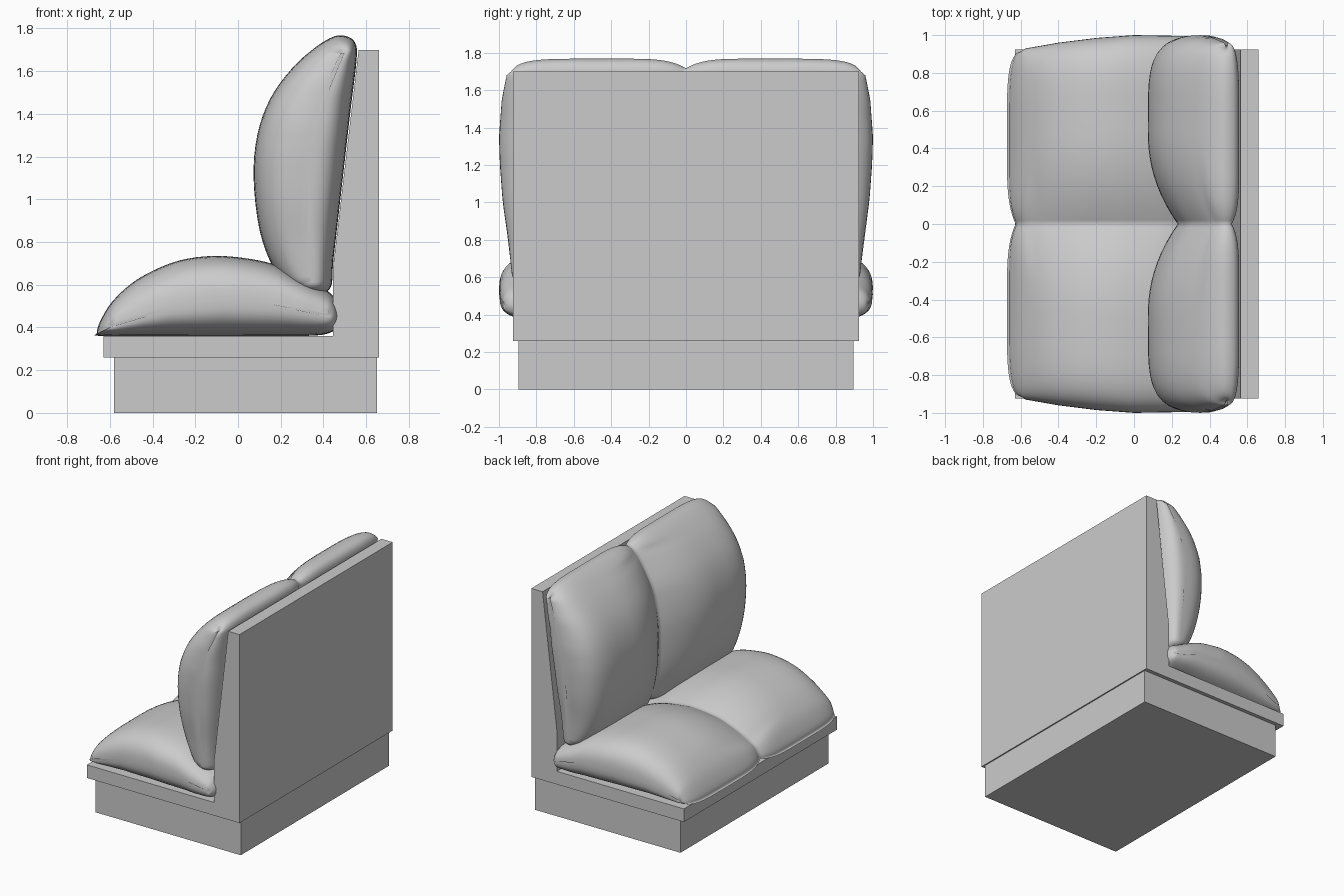
import bpy, bmesh, math
from mathutils import Vector

if "Cube" in bpy.data.objects:
    bpy.data.objects.remove(bpy.data.objects["Cube"])


def extrude_profile(name, pts, half):
    """Solid with an xz outline, running from y=-half to y=half."""
    bm = bmesh.new()
    a = [bm.verts.new((x, -half, z)) for x, z in pts]
    b = [bm.verts.new((x, half, z)) for x, z in pts]
    bm.faces.new(a)
    bm.faces.new(b[::-1])
    for i in range(len(pts)):
        j = (i + 1) % len(pts)
        bm.faces.new((a[i], b[i], b[j], a[j]))
    return finish(name, bm)


def finish(name, bm):
    bmesh.ops.recalc_face_normals(bm, faces=bm.faces)
    me = bpy.data.meshes.new(name)
    bm.to_mesh(me)
    bm.free()
    ob = bpy.data.objects.new(name, me)
    bpy.context.collection.objects.link(ob)
    return ob


def smooth_loop(pts, n=4):
    """Closed Catmull-Rom curve through the points."""
    p = [Vector(q) for q in pts]
    out = []
    for i in range(len(p)):
        a, b, c, d = (p[(i + k - 1) % len(p)] for k in range(4))
        for s in range(n):
            t = s / n
            out.append(0.5 * (2 * b + (c - a) * t + (2 * a - 5 * b + 4 * c - d) * t * t
                              + (3 * b - a - 3 * c + d) * t ** 3))
    return out


def interp(table, v):
    """Piecewise linear lookup, clamped at the ends."""
    if v <= table[0][0]:
        return table[0][1]
    for (a, fa), (b, fb) in zip(table, table[1:]):
        if v <= b:
            return fa + (fb - fa) * (v - a) / (b - a)
    return table[-1][1]


def cushion(name, pts, axis, core, width, groove):
    """One puffed cushion whose section shrinks to a core line, mirrored in y."""
    loop = smooth_loop(pts)
    bm = bmesh.new()
    rings = []
    inner, outer = 12, 14
    for i in range(inner + outer + 1):
        ring = []
        for p in loop:
            v = min(max(p[axis], core[0][0]), core[-1][0])
            m = interp(core, v)
            c = Vector((v, m)) if axis == 0 else Vector((m, v))
            if i <= inner:
                u = 1 - (i / inner) ** 1.3
                e = 2.2 + 8 * max(0, 1 - (p - c).length / 0.15)
                k, y = 1 - (1 - groove) * u ** e, 0.5 * (1 - u)
            else:
                s = (i - inner) / outer * 0.985 * math.pi / 2
                k = math.cos(s) ** (2 / 2.7)
                y = 0.5 + 0.5 * math.sin(s) ** (2 / 4.5)
            q = c + (p - c) * k
            ring.append(bm.verts.new((q.x, y * interp(width, p[axis]), q.y)))
        rings.append(ring)
    n = len(loop)
    for a, b in zip(rings, rings[1:]):
        for i in range(n):
            j = (i + 1) % n
            bm.faces.new((a[i], a[j], b[j], b[i]))
    bm.faces.new(rings[-1])
    ob = finish(name, bm)
    mod = ob.modifiers.new("mirror", 'MIRROR')
    mod.use_axis = (False, True, False)
    bpy.ops.object.select_all(action='DESELECT')
    bpy.context.view_layer.objects.active = ob
    ob.select_set(True)
    bpy.ops.object.shade_smooth_by_angle(angle=math.radians(50))
    return ob


# recessed plinth
extrude_profile("plinth", [(-.58, 0), (.65, 0), (.65, .26), (-.58, .26)], .895)

# L-shaped frame: seat board and tapered back panel
extrude_profile("bench_frame", [(-.63, .26), (.66, .26), (.66, 1.70), (.565, 1.70),
                                (.445, .68), (.445, .36), (-.63, .36)], .925)

# pair of seat cushions
cushion("seat_cushions",
        [(-.66, .375), (-.645, .43), (-.59, .52), (-.5, .605), (-.4, .665), (-.27, .715),
         (-.12, .735), (.03, .725), (.17, .695), (.3, .63), (.42, .57), (.465, .52),
         (.483, .46), (.472, .41), (.43, .375), (.3, .36), (-.2, .36), (-.63, .36)],
        0, [(-.58, .41), (-.3, .50), (-.05, .53), (.2, .51), (.42, .455)],
        [(-.66, .915), (-.6, .925), (-.4, .96), (-.2, .985), (0, 1), (.3, .995), (.48, .97)], .5)

# pair of back cushions
cushion("back_cushions",
        [(.23, .60), (.16, .69), (.10, .86), (.073, 1.1), (.09, 1.3), (.15, 1.47), (.25, 1.61),
         (.36, 1.71), (.45, 1.763), (.51, 1.763), (.55, 1.73), (.555, 1.65), (.525, 1.4),
         (.485, 1.05), (.447, .72), (.43, .58), (.33, .55)],
        1, [(.62, .35), (.9, .34), (1.2, .35), (1.45, .39), (1.68, .49)],
        [(.6, .93), (.8, .95), (1.0, .98), (1.2, .995), (1.35, 1), (1.55, .985),
         (1.7, .955), (1.77, .93)], .42)
